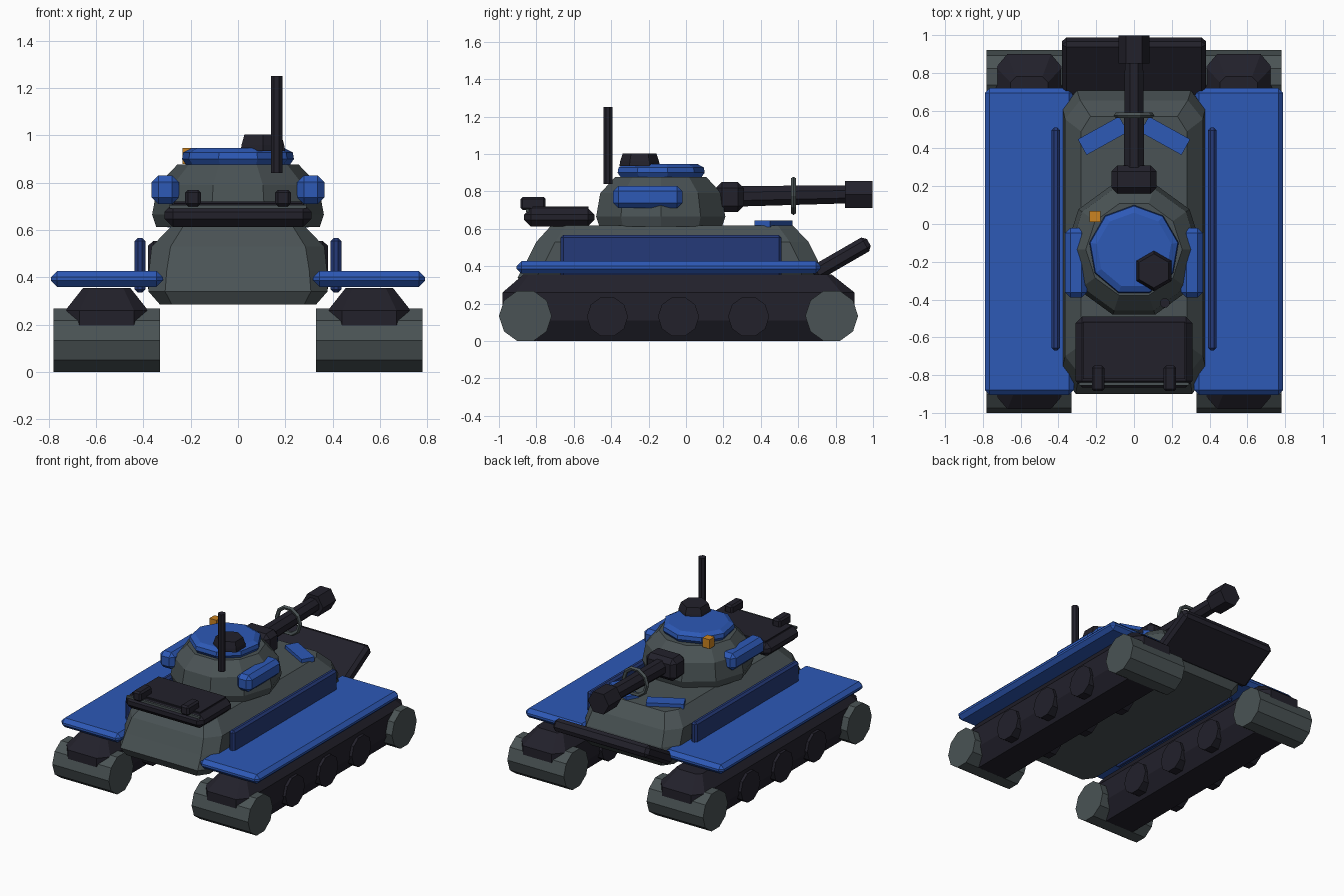
import bpy, bmesh, math
from mathutils import Matrix, Vector

if "Cube" in bpy.data.objects:
    bpy.data.objects.remove(bpy.data.objects["Cube"])


def material(name, rgb):
    m = bpy.data.materials.new(name)
    m.use_nodes = True
    m.diffuse_color = (*rgb, 1)
    node = m.node_tree.nodes["Principled BSDF"]
    node.inputs["Base Color"].default_value = (*rgb, 1)
    node.inputs["Roughness"].default_value = 0.8
    return m


GREY = material("armour grey", (0.068, 0.086, 0.09))
DARK = material("dark metal", (0.016, 0.015, 0.024))
BLUE = material("bright blue", (0.026, 0.1, 0.47))
NAVY = material("navy blue", (0.018, 0.042, 0.19))
ORANGE = material("orange", (0.6, 0.23, 0.015))


def finish(name, bm, mat):
    bmesh.ops.recalc_face_normals(bm, faces=bm.faces)
    mesh = bpy.data.meshes.new(name)
    bm.to_mesh(mesh)
    bm.free()
    mesh.materials.append(mat)
    obj = bpy.data.objects.new(name, mesh)
    bpy.context.collection.objects.link(obj)
    return obj


def loft(name, rings, mat):
    """Skin a stack of equally long point rings and cap both ends."""
    bm = bmesh.new()
    loops = [[bm.verts.new(p) for p in ring] for ring in rings]
    n = len(loops[0])
    for a, b in zip(loops, loops[1:]):
        for i in range(n):
            j = (i + 1) % n
            bm.faces.new((a[i], a[j], b[j], b[i]))
    bm.faces.new(loops[0])
    bm.faces.new(loops[-1])
    return finish(name, bm, mat)


def cut_rect(cx, hx, y0, y1, z, cut):
    """Rectangle with cut corners; cut is (x amount, y amount)."""
    a, b = cut
    return [(cx + x, y, z) for x, y in (
        (hx - a, y0), (hx, y0 + b), (hx, y1 - b), (hx - a, y1),
        (a - hx, y1), (-hx, y1 - b), (-hx, y0 + b), (a - hx, y0))]


def ngon(cx, cy, z, r, n, turn=0.0):
    return [(cx + r * math.cos(turn + math.tau * i / n),
             cy + r * math.sin(turn + math.tau * i / n), z) for i in range(n)]


def box(name, lo, hi, mat, bevel=0.0, tilt=None):
    """Box between two corners, optionally bevelled and turned on its centre."""
    lo, hi = Vector(lo), Vector(hi)
    bm = bmesh.new()
    bmesh.ops.create_cube(bm, size=1)
    bmesh.ops.scale(bm, vec=hi - lo, verts=bm.verts)
    if bevel:
        bmesh.ops.bevel(bm, geom=bm.edges[:], offset=bevel, segments=1,
                        affect='EDGES')
    if tilt:
        bmesh.ops.transform(bm, matrix=tilt, verts=bm.verts)
    bmesh.ops.translate(bm, vec=(lo + hi) / 2, verts=bm.verts)
    return finish(name, bm, mat)


def rod(name, p0, p1, r0, r1, n, mat, turn=0.0):
    """Straight n-sided bar between two points."""
    p0, p1 = Vector(p0), Vector(p1)
    d = p1 - p0
    rot = d.to_track_quat('Z', 'Y').to_matrix().to_4x4()
    bm = bmesh.new()
    bmesh.ops.create_cone(bm, cap_ends=True, segments=n, radius1=r0, radius2=r1,
                          depth=d.length, matrix=Matrix.Translation((p0 + p1) / 2)
                          @ rot @ Matrix.Rotation(turn, 4, 'Z'))
    return finish(name, bm, mat)


# Running gear, fenders, skirts and turret pods, one set per side
for side, s in (("left", 1), ("right", -1)):
    cx = 0.555 * s
    loft(side + "_track", [
        cut_rect(cx, 0.115, -0.86, 0.79, 0.0, (0.03, 0.03)),
        cut_rect(cx, 0.175, -0.98, 0.9, 0.11, (0.06, 0.07)),
        cut_rect(cx, 0.175, -0.98, 0.9, 0.26, (0.06, 0.07)),
        cut_rect(cx, 0.1, -0.87, 0.78, 0.355, (0.03, 0.03))], DARK)
    # Drum points sit at the front and rear of the ring
    for end, y in (("front", -0.859), ("rear", 0.779)):
        ring = ngon(y, 0.134, 0, 0.141, 10)
        loft(f"{side}_{end}_drum",
             [[(x * s, a, b) for a, b, _ in ring] for x in (0.33, 0.78)], GREY)
    for i, y in enumerate((-0.42, -0.04, 0.335)):
        ring = ngon(y, 0.13, 0, 0.11, 10)
        loft(f"{side}_road_wheel_{i + 1}",
             [[(x * s, a, b) for a, b, _ in ring] for x in (0.36, 0.75)], DARK)

    def sided(name, x0, x1, y0, y1, z0, z1, mat, bevel):
        lo, hi = sorted((x0 * s, x1 * s))
        return box(f"{side}_{name}", (lo, y0, z0), (hi, y1, z1), mat, bevel)

    sided("fender", 0.318, 0.79, -0.905, 0.72, 0.36, 0.427, BLUE, 0.026)
    sided("skirt", 0.392, 0.437, -0.67, 0.51, 0.335, 0.567, NAVY, 0.014)
    sided("turret_pod", 0.25, 0.365, -0.39, -0.02, 0.71, 0.83, BLUE, 0.028)
    sided("deck_latch", 0.157, 0.223, -0.885, -0.75, 0.7, 0.77, DARK, 0.012)
    box(side + "_deck_plate", (0.165 * s - 0.125, 0.42, 0.61),
        (0.165 * s + 0.125, 0.515, 0.643), BLUE, 0,
        Matrix.Rotation(-s * math.radians(29), 4, 'Z'))

# Hull with sloping upper sides
loft("hull", [
    cut_rect(0, 0.33, -0.87, 0.68, 0.285, (0.05, 0.07)),
    cut_rect(0, 0.378, -0.9, 0.72, 0.34, (0.07, 0.1)),
    cut_rect(0, 0.376, -0.85, 0.705, 0.43, (0.075, 0.1)),
    cut_rect(0, 0.365, -0.8, 0.655, 0.53, (0.08, 0.1)),
    cut_rect(0, 0.28, -0.72, 0.57, 0.618, (0.05, 0.08))], GREY)

# Slanted rear blade
box("rear_blade", (-0.38, 0.66, 0.4), (0.38, 1.0, 0.485), DARK, 0.022,
    Matrix.Rotation(math.radians(30), 4, 'X'))

# Front deck box with a raised lid and thin rail
box("deck_box", (-0.31, -0.865, 0.612), (0.31, -0.49, 0.712), DARK, 0.035)
box("deck_lid", (-0.27, -0.82, 0.7), (0.27, -0.52, 0.72), DARK)
box("deck_rail", (-0.29, -0.855, 0.69), (0.29, -0.84, 0.705), GREY)

# Turret, cap, hatch and antenna
half = math.pi / 10
flat = math.pi / 2 + half
loft("turret", [ngon(0, -0.135, z, r, 10, flat) for z, r in (
    (0.612, 0.345), (0.665, 0.363), (0.79, 0.34), (0.878, 0.255))], GREY)
loft("turret_cap", [ngon(0, -0.14, z, r, 9, math.pi / 2) for z, r in (
    (0.865, 0.215), (0.9, 0.24), (0.928, 0.235), (0.946, 0.2))], BLUE)
loft("hatch", [ngon(0.105, -0.248, z, r, 6, math.pi / 6) for z, r in (
    (0.935, 0.108), (0.96, 0.104), (1.003, 0.09))], DARK)
rod("antenna", (0.163, -0.418, 0.84), (0.163, -0.418, 1.252),
    0.026, 0.026, 8, DARK, math.pi / 8)
box("signal_light", (-0.235, 0.01, 0.88), (-0.178, 0.068, 0.946), ORANGE)

# Gun
box("mantlet", (-0.12, 0.16, 0.69), (0.12, 0.31, 0.85), DARK, 0.032)
rod("barrel", (0, 0.2, 0.772), (0, 0.9, 0.785), 0.06, 0.052, 8, DARK, math.pi / 8)
rod("muzzle", (0, 0.85, 0.783), (0, 0.998, 0.783), 0.083, 0.083, 6, DARK,
    math.pi / 2)
bpy.ops.mesh.primitive_torus_add(
    location=(0, 0.575, 0.776), rotation=(math.pi / 2, 0, 0), major_radius=0.093,
    minor_radius=0.015, major_segments=10, minor_segments=5)
ring = bpy.context.object
ring.name = "barrel_ring"
ring.data.materials.append(GREY)
